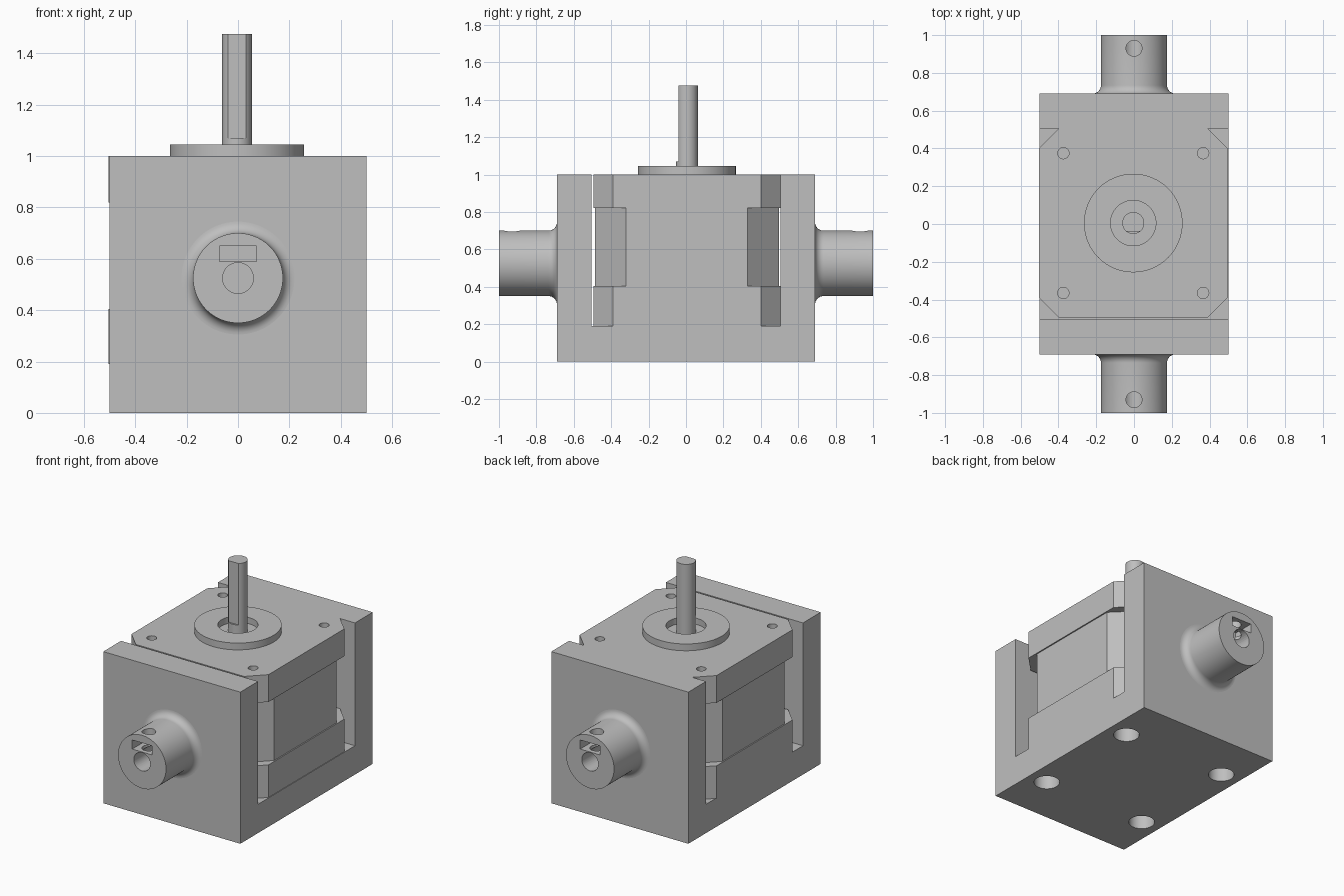
import bpy, bmesh, math
from mathutils import Matrix, Vector

old = bpy.data.objects.get("Cube")
if old:
    bpy.data.objects.remove(old)

grey = bpy.data.materials.new("plain grey")
grey.use_nodes = True
grey.diffuse_color = (0.52, 0.52, 0.52, 1)
grey.node_tree.nodes["Principled BSDF"].inputs["Base Color"].default_value = (0.52, 0.52, 0.52, 1)

UP = Matrix.Identity(3)
PROFILE_YZ = Matrix(((0, 0, 1), (1, 0, 0), (0, 1, 0)))   # outline in y,z; depth along x
parts = []


def finish(name, bm, turn, offset):
    bm.transform(Matrix.Translation(Vector(offset)) @ turn.to_4x4())
    bmesh.ops.recalc_face_normals(bm, faces=bm.faces)
    mesh = bpy.data.meshes.new(name)
    bm.to_mesh(mesh)
    bm.free()
    mesh.materials.append(grey)
    obj = bpy.data.objects.new(name, mesh)
    bpy.context.collection.objects.link(obj)
    parts.append(obj)
    return obj


def prism(name, outline, low, high, turn=UP, offset=(0, 0, 0)):
    bm = bmesh.new()
    face = bm.faces.new([bm.verts.new((u, v, low)) for u, v in outline])
    side = bmesh.ops.extrude_face_region(bm, geom=[face])["geom"]
    moved = [g for g in side if isinstance(g, bmesh.types.BMVert)]
    bmesh.ops.translate(bm, verts=moved, vec=(0, 0, high - low))
    return finish(name, bm, turn, offset)


def lathe(name, profile, turn=UP, offset=(0, 0, 0), sides=64):
    bm = bmesh.new()
    verts = [bm.verts.new((r, 0, h)) for r, h in profile]
    edges = [bm.edges.new(pair) for pair in zip(verts, verts[1:])]
    bmesh.ops.spin(bm, geom=verts + edges, axis=(0, 0, 1), cent=(0, 0, 0),
                   angle=math.tau, steps=sides, use_duplicate=False)
    bmesh.ops.remove_doubles(bm, verts=bm.verts, dist=1e-5)
    return finish(name, bm, turn, offset)


def rod(name, radius, low, high, turn=UP, offset=(0, 0, 0), sides=32):
    return lathe(name, [(0, low), (radius, low), (radius, high), (0, high)], turn, offset, sides)


def cut(obj, cutters):
    for cutter in cutters:
        mod = obj.modifiers.new("cut", "BOOLEAN")
        mod.operation, mod.solver, mod.object = "DIFFERENCE", "EXACT", cutter
    graph = bpy.context.evaluated_depsgraph_get()
    mesh = bpy.data.meshes.new_from_object(obj.evaluated_get(graph))
    obj.modifiers.clear()
    obj.data = mesh
    for cutter in cutters:
        parts.remove(cutter)
        bpy.data.objects.remove(cutter)


def rect(x, low, high):
    return [(-x, low), (x, low), (x, high), (-x, high)]


def chamfered(half, c):
    k = half - c
    return [(k, -half), (half, -k), (half, k), (k, half),
            (-k, half), (-half, k), (-half, -k), (-k, -half)]


# Cradle: U-shaped block with four screw holes in the floor
WALL, INNER, FLOOR = 0.69, 0.505, 0.19
cradle = prism("cradle", [(-WALL, 0), (WALL, 0), (WALL, 1), (INNER, 1), (INNER, FLOOR),
                          (-INNER, FLOOR), (-INNER, 1), (-WALL, 1)], -0.5, 0.5, PROFILE_YZ)
corners = [(x, y) for x in (-0.37, 0.37) for y in (-0.37, 0.37)]
cut(cradle, [rod("hole", 0.077, -0.1, 0.3, offset=(x, y, 0)) for x, y in corners])

# Hubs on the end walls: filleted root, bore, nut slot and set screw hole
AXIS_Z, HUB_R, FILLET = 0.525, 0.175, 0.045
root = []
for i in range(9):
    a = math.pi / 2 * i / 8
    root.append((HUB_R + FILLET * (1 - math.sin(a)), WALL + FILLET * (1 - math.cos(a))))
for name, sign in (("front_hub", -1), ("back_hub", 1)):
    out = Matrix.Rotation(-sign * math.pi / 2, 3, "X")
    at = (0, 0, AXIS_Z)
    hub = lathe(name, [(0, 0.66), (root[0][0], 0.66)] + root + [(HUB_R, 1), (0, 1)], out, at, 96)
    ends = sorted((sign * 0.86, sign * 1.1))
    slot = prism("slot", rect(0.072, 0.59, 0.65), ends[0], ends[1],
                 Matrix(((1, 0, 0), (0, 0, 1), (0, 1, 0))))
    cut(hub, [rod("bore", 0.06, 0.72, 1.1, out, at), slot,
              rod("screw", 0.042, AXIS_Z, 0.8, offset=(0, sign * 0.93, 0))])

# Motor: narrower core between two chamfered end caps
CENTRE = (-0.004, 0.005, 0)
prism("motor_base_cap", chamfered(0.5, 0.105), FLOOR, 0.405, offset=CENTRE)
prism("motor_core", chamfered(0.492, 0.167), 0.39, 0.84, offset=CENTRE)
top_cap = prism("motor_top_cap", chamfered(0.5, 0.105), 0.82, 1, offset=CENTRE)
cut(top_cap, [rod("hole", 0.03, 0.89, 1.1, offset=(x + CENTRE[0], y + CENTRE[1], 0))
              for x, y in corners])

# Pilot ring around the shaft
lathe("pilot_ring", [(0, 0.98), (0.261, 0.98), (0.261, 1.045), (0.12, 1.045),
                     (0.12, 1.004), (0, 1.004)], offset=CENTRE)

# Output shaft with a flat on the front
shaft = rod("shaft", 0.058, 0.98, 1.475, offset=CENTRE, sides=48)
cut(shaft, [prism("flat", rect(0.1, -0.2, -0.046), 1.07, 1.6, offset=CENTRE)])

# Smooth the round parts, keeping edges sharp
for obj in bpy.context.selected_objects:
    obj.select_set(False)
for obj in parts:
    obj.select_set(True)
bpy.context.view_layer.objects.active = parts[0]
bpy.ops.object.shade_smooth_by_angle(angle=math.radians(30))
